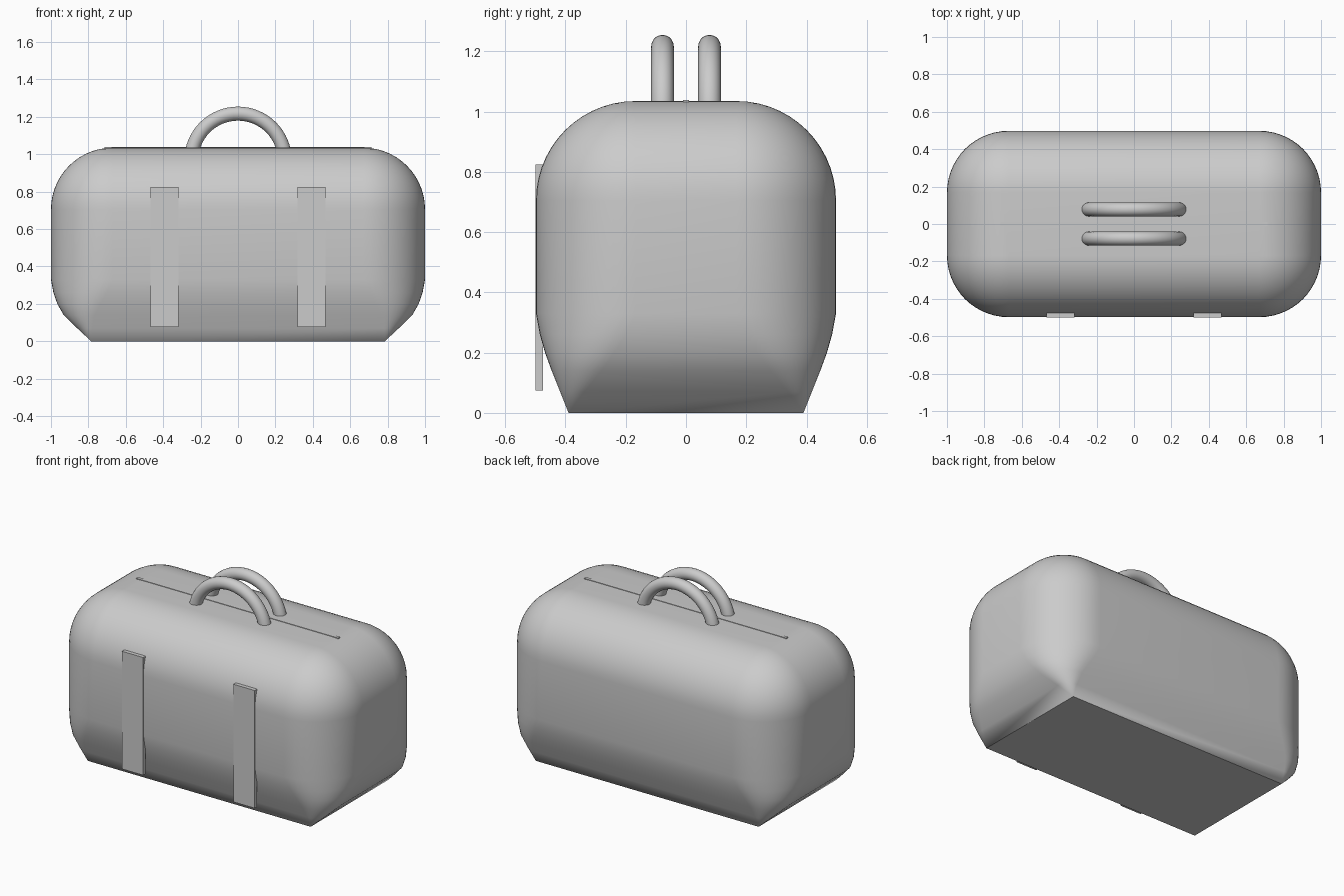
import bpy
import bmesh
from math import sin, cos, pi

cube = bpy.data.objects.get("Cube")
if cube:
    bpy.data.objects.remove(cube, do_unlink=True)

GREY = (0.6, 0.6, 0.6, 1)
mat = bpy.data.materials.new("light_grey")
mat.use_nodes = True
mat.diffuse_color = GREY
bsdf = mat.node_tree.nodes["Principled BSDF"]
bsdf.inputs["Base Color"].default_value = GREY


def finish(name, bm, smooth=True):
    bmesh.ops.remove_doubles(bm, verts=bm.verts, dist=1e-5)
    bmesh.ops.recalc_face_normals(bm, faces=bm.faces)
    mesh = bpy.data.meshes.new(name)
    bm.to_mesh(mesh)
    bm.free()
    mesh.materials.append(mat)
    obj = bpy.data.objects.new(name, mesh)
    bpy.context.collection.objects.link(obj)
    if smooth:
        bpy.ops.object.select_all(action='DESELECT')
        obj.select_set(True)
        bpy.context.view_layer.objects.active = obj
        bpy.ops.object.shade_smooth_by_angle(angle=pi / 6)
    return obj


def loft(bm, loops):
    """Skin closed loops of points and cap both ends."""
    rings = [[bm.verts.new(p) for p in loop] for loop in loops]
    n = len(rings[0])
    for low, high in zip(rings, rings[1:]):
        for i in range(n):
            j = (i + 1) % n
            bm.faces.new((low[i], low[j], high[j], high[i]))
    bm.faces.new(rings[0])
    bm.faces.new(rings[-1])


def rounded_rect(z, hx, hy, r, steps=14):
    points = []
    for q, (sx, sy) in enumerate([(1, 1), (-1, 1), (-1, -1), (1, -1)]):
        for k in range(steps + 1):
            a = (q + k / steps) * pi / 2
            points.append((sx * (hx - r) + r * cos(a), sy * (hy - r) + r * sin(a), z))
    return points


def box(name, lo, hi):
    bm = bmesh.new()
    loft(bm, [[(lo[0], lo[1], z), (hi[0], lo[1], z), (hi[0], hi[1], z), (lo[0], hi[1], z)]
              for z in (lo[2], hi[2])])
    return finish(name, bm, smooth=False)


# Bag body: tapered base with pointed corners, round shoulders
R, HX, HY, TOP = 0.33, 1.0, 0.498, 1.035
sections = [(0, 0.785, 0.39, 0), (0.07, 0.86, 0.418, 0.08), (0.14, 0.932, 0.446, 0.165),
            (0.2, 0.966, 0.468, 0.23), (0.26, 0.987, 0.485, 0.285), (0.33, HX, HY, R)]
for k in range(15):
    a = k / 14 * pi / 2
    inset = R * (1 - cos(a))
    sections.append((TOP - R + R * sin(a), HX - inset, HY - inset, R * cos(a)))
bm = bmesh.new()
loft(bm, [rounded_rect(*s) for s in sections])
finish("bag_body", bm)

# Arched carry handles
ARC, TUBE, CENTRE = 0.25, 0.0375, 0.967
for name, y in (("front_handle", -0.078), ("back_handle", 0.078)):
    loops = []
    for i in range(33):
        a = i / 32 * pi
        loops.append([((ARC + TUBE * cos(t)) * cos(a), y + TUBE * sin(t),
                       CENTRE + (ARC + TUBE * cos(t)) * sin(a))
                      for t in (k / 20 * 2 * pi for k in range(20))])
    bm = bmesh.new()
    loft(bm, loops)
    finish(name, bm)

# Front straps
for name, x in (("right_strap", -0.393), ("left_strap", 0.393)):
    box(name, (x - 0.075, -0.5, 0.075), (x + 0.075, -0.475, 0.825))

# Zip strip along the top
box("zip", (-0.713, -0.01, TOP - 0.015), (0.713, 0.01, TOP + 0.003))
